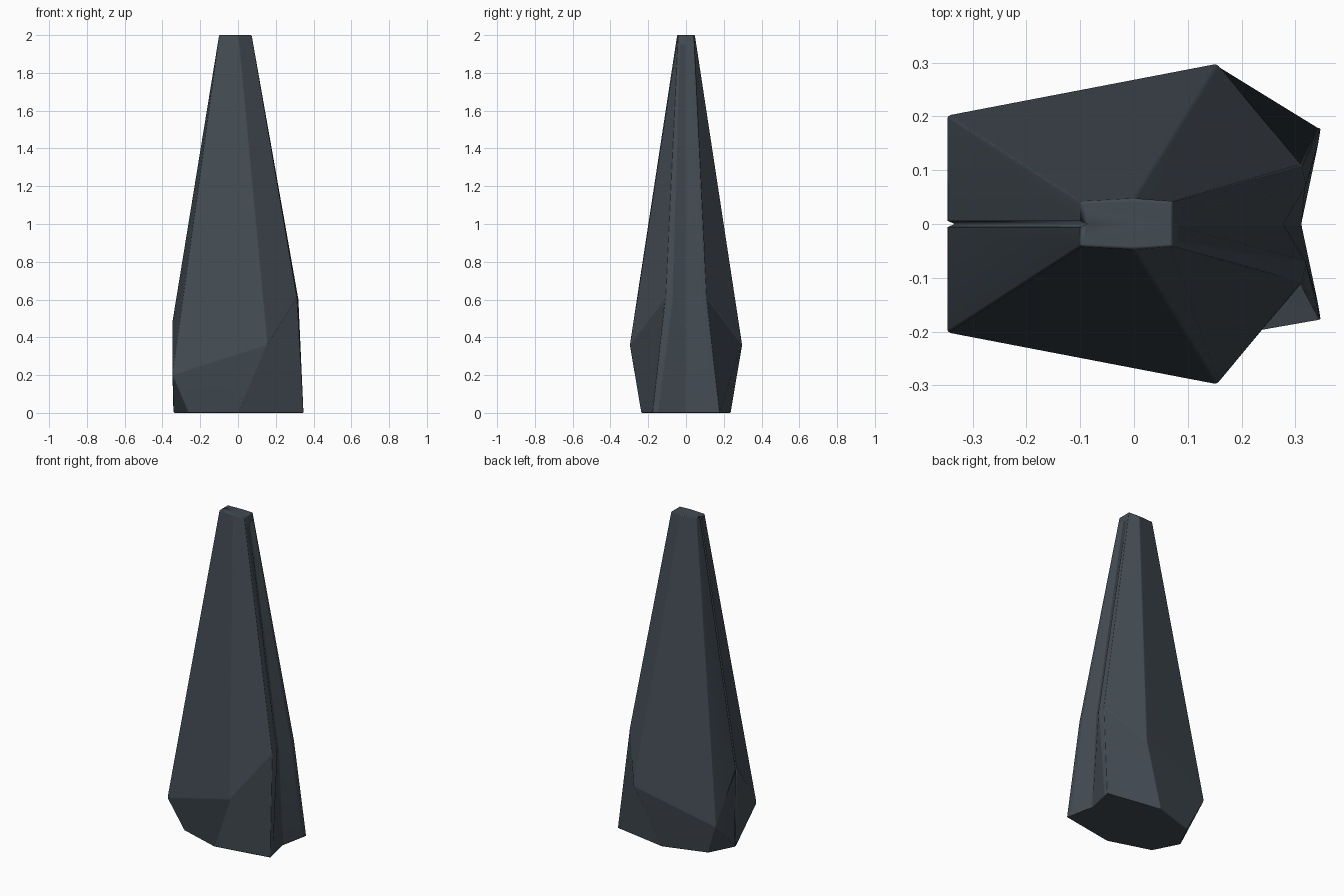
import bpy, bmesh

if "Cube" in bpy.data.objects:
    bpy.data.objects.remove(bpy.data.objects["Cube"])

# Named corners of the half with y >= 0; the other half is mirrored
P = {
    # top cap
    "A0": (-.10, 0, 2), "A": (-.10, .042, 2), "M": (0, .047, 2),
    "T": (.072, .042, 2), "T0": (.072, 0, 2),
    # widest belt
    "C": (-.347, 0, .49), "L": (-.347, .202, .20), "W": (.155, .298, .36),
    "E": (.312, .108, .61),
    # channel on the right end
    "P": (.081, .034, 1.95), "P0": (.081, 0, 1.95),
    "F": (.320, .072, .60), "F0": (.277, 0, .60),
    # base outline
    "C0": (-.342, 0, 0), "B2": (-.262, .155, 0), "B": (0, .237, 0),
    "D": (.347, .178, 0), "G": (.342, .148, 0), "G0": (.311, 0, 0),
}
FACES = [
    "A0 A L C", "C L C0", "L B2 C0",            # left end
    "A M W L", "L W B B2",                      # long side, lower side
    "M T E W", "W E D B",                       # right side facets
    "T0 T P P0", "T E F P", "E D G F",          # channel rim
    "P F F0 P0", "F G G0 F0",                   # channel floor
]
CAPS = ["A0 A M T T0", "C0 B2 B D G G0"]


def mirrored(p):
    return (p[0], -p[1], p[2])


def mesh_object(name, polys):
    bm = bmesh.new()
    for poly in polys:
        bm.faces.new([bm.verts.new(p) for p in poly])
    bmesh.ops.remove_doubles(bm, verts=bm.verts, dist=1e-5)
    bmesh.ops.recalc_face_normals(bm, faces=bm.faces)
    me = bpy.data.meshes.new(name)
    bm.to_mesh(me)
    bm.free()
    ob = bpy.data.objects.new(name, me)
    bpy.context.collection.objects.link(ob)
    return ob


# Faceted spike body
polys = []
for f in FACES:
    pts = [P[k] for k in f.split()]
    polys += [pts, [mirrored(p) for p in reversed(pts)]]
for f in CAPS:
    pts = [P[k] for k in f.split()]
    polys.append(pts + [mirrored(p) for p in reversed(pts[1:-1])])
body = mesh_object("spike_body", polys)
body.data.polygons.foreach_set("use_smooth", [True] * len(body.data.polygons))

# Thin V-groove cutter running down the left end
path = [(-.092, 2.05), (-.347, .49), (-.342, -.05)]
rings = [[(x + .014, 0, z), (x - .03, .019, z), (x - .03, -.019, z)] for x, z in path]
cut = [rings[0], rings[-1][::-1]]
for a, b in zip(rings, rings[1:]):
    for i in range(3):
        j = (i + 1) % 3
        cut.append([a[i], a[j], b[j], b[i]])
cutter = mesh_object("groove_cutter", cut)
cutter.hide_render = True
cutter.hide_set(True)

# Softened edges, then the groove
bev = body.modifiers.new("soft_edges", "BEVEL")
bev.width = .012
bev.segments = 2
bev.limit_method = "ANGLE"
bev.angle_limit = .2
boo = body.modifiers.new("groove", "BOOLEAN")
boo.operation = "DIFFERENCE"
boo.solver = "EXACT"
boo.object = cutter
body.modifiers.new("flat_facets", "WEIGHTED_NORMAL")

# Dark slate colour
mat = bpy.data.materials.new("dark_slate")
mat.diffuse_color = (.055, .07, .085, 1)
mat.use_nodes = True
mat.node_tree.nodes["Principled BSDF"].inputs["Base Color"].default_value = mat.diffuse_color
body.data.materials.append(mat)
